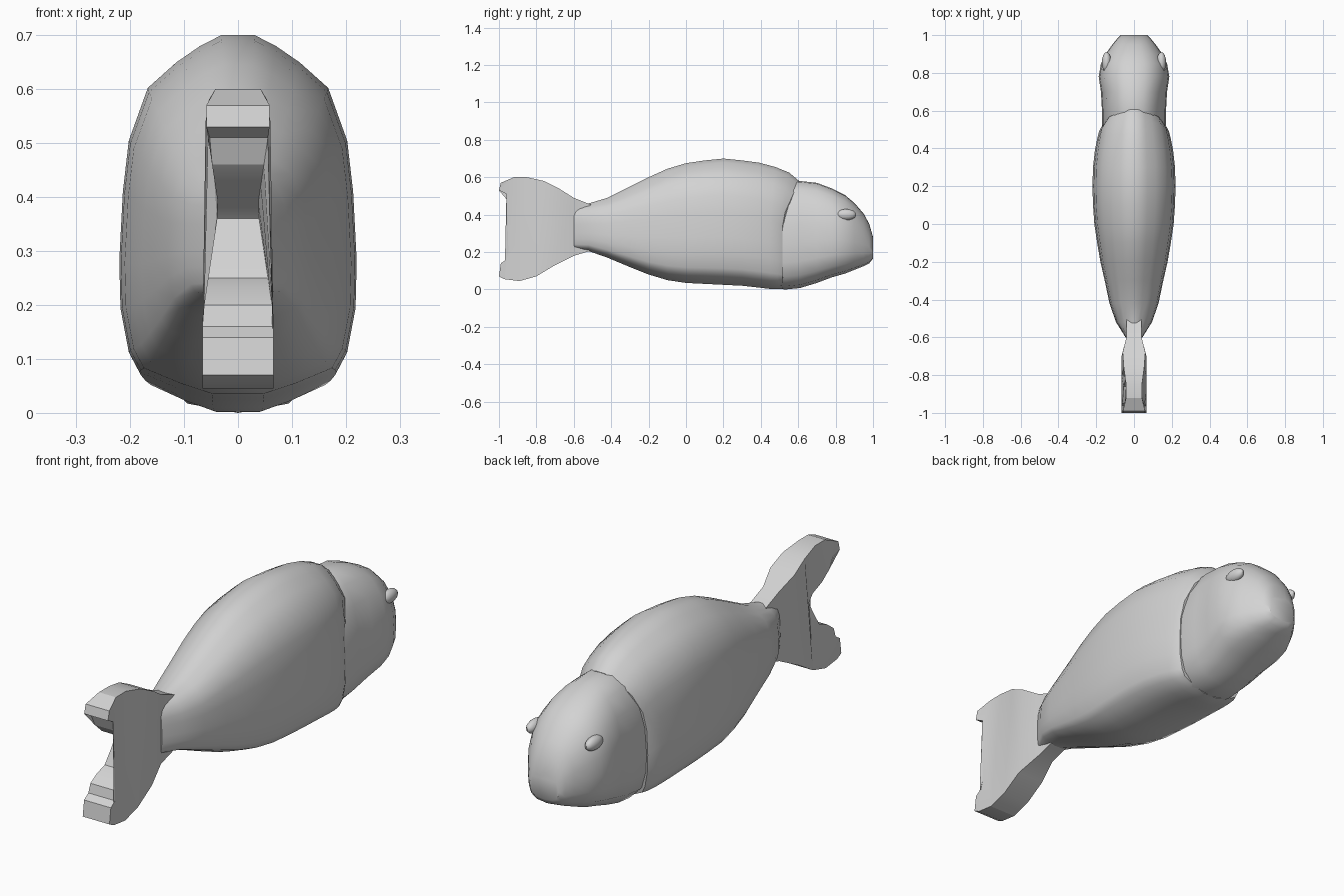
import bpy, bmesh, math

if "Cube" in bpy.data.objects:
    bpy.data.objects.remove(bpy.data.objects["Cube"])

grey = bpy.data.materials.new("light_grey")
grey.diffuse_color = (0.65, 0.65, 0.65, 1)
grey.use_nodes = True
grey.node_tree.nodes["Principled BSDF"].inputs["Base Color"].default_value = grey.diffuse_color


def finish(name, bm, angle):
    bmesh.ops.recalc_face_normals(bm, faces=bm.faces)
    mesh = bpy.data.meshes.new(name)
    bm.to_mesh(mesh)
    bm.free()
    mesh.materials.append(grey)
    ob = bpy.data.objects.new(name, mesh)
    bpy.context.collection.objects.link(ob)
    bpy.ops.object.select_all(action='DESELECT')
    ob.select_set(True)
    bpy.context.view_layer.objects.active = ob
    bpy.ops.object.shade_smooth_by_angle(angle=math.radians(angle))
    return ob


def loft(name, half, rings):
    """Skin mirrored half sections; ring = y, half width, bottom, top, lean of the upper part."""
    section = half + [(-u, v) for u, v in reversed(half[1:-1])]
    bm = bmesh.new()
    loops = []
    for y, w, bottom, top, lean in rings:
        loop = []
        for u, v in section:
            z = bottom + v * (top - bottom)
            loop.append(bm.verts.new((u * w, y + lean * max(0, (z - 0.38) / 0.2), z)))
        loops.append(loop)
    n = len(section)
    for a, b in zip(loops, loops[1:]):
        for i in range(n):
            bm.faces.new((a[i], a[(i + 1) % n], b[(i + 1) % n], b[i]))
    bm.faces.new(loops[0])
    bm.faces.new(loops[-1])
    return finish(name, bm, 45)


# Body: high dome with a firm edge above the shallow belly
loft("body",
     [(0, 1), (.14, 1), (.32, .97), (.52, .925), (.76, .855), (.92, .71), (.97, .57),
      (1, .38), (.99, .25), (.92, .13), (.83, .075), (.5, .03), (.22, 0), (0, 0)],
     [(-.60, .045, .21, .45, 0), (-.52, .095, .205, .46, 0), (-.42, .13, .17, .49, 0),
      (-.30, .155, .12, .55, 0), (-.20, .178, .08, .60, 0), (-.10, .195, .05, .645, 0),
      (0, .21, .035, .675, 0), (.10, .217, .03, .69, 0), (.20, .22, .025, .70, 0),
      (.30, .217, .02, .69, 0), (.39, .207, .01, .678, 0), (.45, .195, .003, .655, .02),
      (.49, .185, .002, .625, .05), (.515, .172, .004, .58, .09)])

# Head: rounder sections closing on a blunt snout
loft("head",
     [(0, 1), (.3, .99), (.6, .92), (.85, .78), (.97, .6), (1, .42),
      (.97, .25), (.85, .12), (.55, .03), (0, 0)],
     [(.45, .155, .01, .54, 0), (.53, .17, 0, .573, 0), (.61, .17, .008, .58, 0),
      (.70, .175, .035, .57, 0), (.78, .187, .065, .54, 0), (.85, .175, .085, .505, 0),
      (.90, .15, .105, .463, 0), (.95, .115, .125, .405, 0), (.98, .09, .14, .35, 0),
      (1.0, .07, .165, .28, 0)])

# Small brows over the eyes
for side, label in ((1, "right"), (-1, "left")):
    bm = bmesh.new()
    bmesh.ops.create_uvsphere(bm, u_segments=16, v_segments=8, radius=1)
    for v in bm.verts:
        v.co = (side * .145 + v.co.x * .025, .855 + v.co.y * .055, .40 + v.co.z * .03)
    finish(label + "_brow", bm, 40)

# Forked tail: outline with thickness that narrows at the fork and root
outline = [(-.50, .45), (-.60, .49), (-.68, .54), (-.76, .58), (-.85, .60), (-.92, .60),
           (-.99, .57), (-1, .53), (-.96, .51), (-.94, .46), (-.90, .42), (-.84, .39),
           (-.81, .36), (-.83, .31), (-.86, .25), (-.91, .23), (-.95, .20), (-.96, .16),
           (-.99, .14), (-1, .07), (-.97, .055), (-.89, .045), (-.80, .07), (-.70, .13),
           (-.60, .18), (-.50, .21)]


def half_thickness(y, z):
    w = .036 + .03 * min(1, abs(z - .38) / .2)
    if z > .56:
        w -= (z - .56) * .6
    return min(w, .04) if y > -.65 else w


bm = bmesh.new()
sides = []
for s in (1, -1):
    sides.append([bm.verts.new((s * half_thickness(y, z), y, z)) for y, z in outline])
caps = [bm.faces.new(loop) for loop in sides]
n = len(outline)
for i in range(n):
    j = (i + 1) % n
    bm.faces.new((sides[0][i], sides[0][j], sides[1][j], sides[1][i]))
bmesh.ops.triangulate(bm, faces=caps)
finish("tail_fin", bm, 20)
